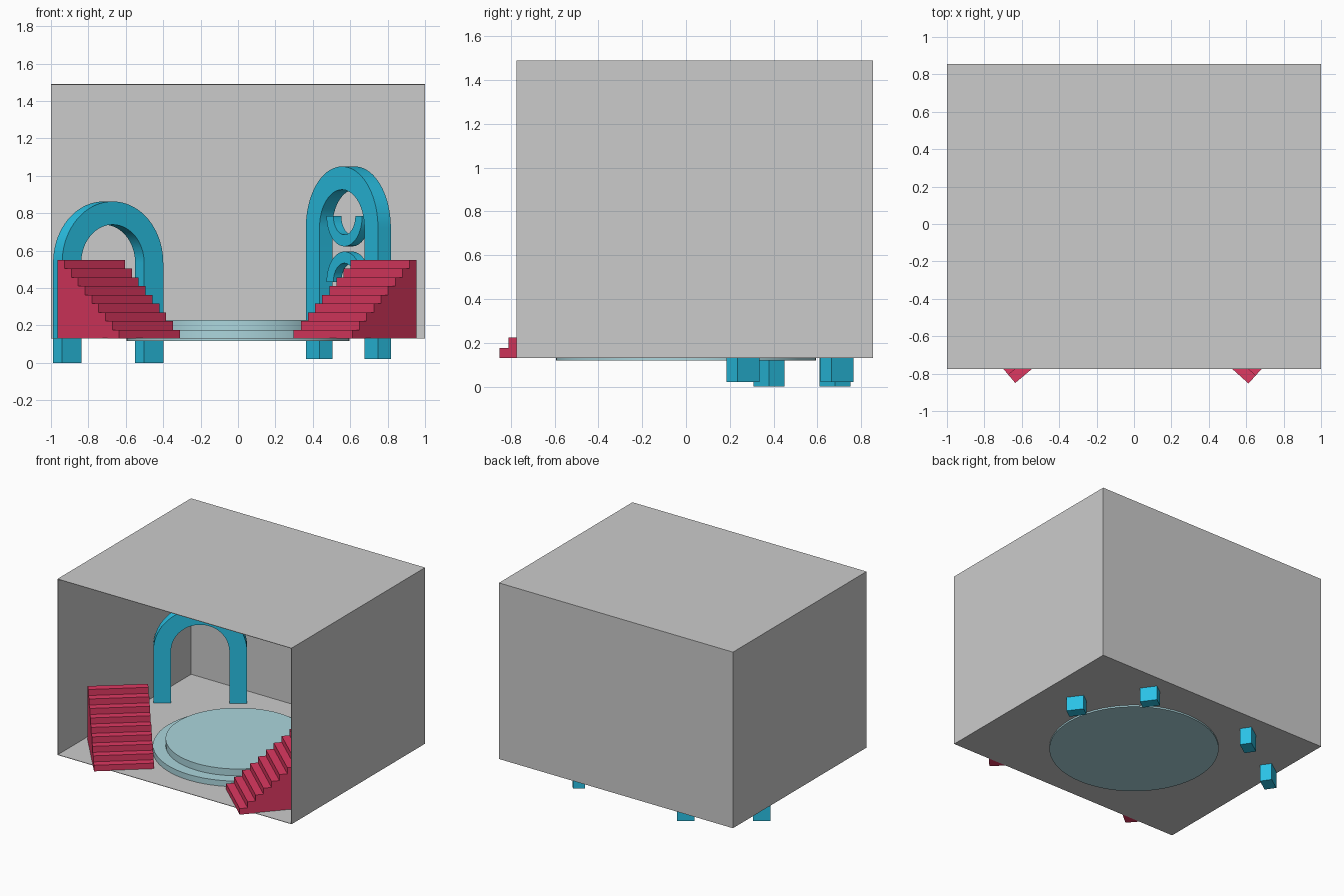
import bpy, bmesh
from math import pi, sin, cos, radians
from mathutils import Matrix, Vector

if "Cube" in bpy.data.objects:
    bpy.data.objects.remove(bpy.data.objects["Cube"])


def material(name, rgb):
    m = bpy.data.materials.new(name)
    m.diffuse_color = (*rgb, 1)
    m.use_nodes = True
    m.node_tree.nodes["Principled BSDF"].inputs["Base Color"].default_value = m.diffuse_color
    return m


TEAL = material("teal", (0.023, 0.54, 0.79))
RED = material("red", (0.73, 0.04, 0.12))
PALE = material("pale_blue", (0.41, 0.67, 0.72))


def finish(name, bm, mat=None, matrix=None, smooth=False):
    bmesh.ops.recalc_face_normals(bm, faces=bm.faces)
    me = bpy.data.meshes.new(name)
    bm.to_mesh(me)
    bm.free()
    ob = bpy.data.objects.new(name, me)
    bpy.context.collection.objects.link(ob)
    if mat:
        me.materials.append(mat)
    if matrix:
        ob.matrix_world = matrix
    if smooth:
        bpy.ops.object.select_all(action='DESELECT')
        ob.select_set(True)
        bpy.context.view_layer.objects.active = ob
        bpy.ops.object.shade_smooth_by_angle(angle=radians(30))
    return ob


def band(name, outer, inner, depth, mat, matrix):
    """Solid strip between two matching x-z outlines, centred on local y = 0."""
    bm = bmesh.new()
    rows = []
    for (ox, oz), (ix, iz) in zip(outer, inner):
        h = depth / 2
        rows.append([bm.verts.new(p) for p in
                     ((ox, -h, oz), (ox, h, oz), (ix, h, iz), (ix, -h, iz))])
    for a, b in zip(rows, rows[1:]):
        for i in range(4):
            j = (i + 1) % 4
            bm.faces.new((a[i], a[j], b[j], b[i]))
    bm.faces.new(rows[0])
    bm.faces.new(rows[-1])
    return finish(name, bm, mat, matrix, smooth=True)


def half_circle(r, z, up=1, n=36):
    return [(-r * cos(pi * i / n), z + up * r * sin(pi * i / n)) for i in range(n + 1)]


def arch(name, matrix, bottom, top, radius=0.328, width=0.124, depth=0.085):
    def outline(r):
        return [(-r, bottom), *half_circle(r, top - radius), (r, bottom)]
    return band(name, outline(radius), outline(radius - width), depth, TEAL, matrix)


def placed(x, y, angle):
    return Matrix.Translation((x, y, 0)) @ Matrix.Rotation(radians(angle), 4, 'Z')


def stairs(name, tip, angle, side, steps=9, width=0.423, tread=0.057, z0=0.13, rise=0.0467):
    """Solid flight climbing away from its front corner; side = +1 or -1 sets the handing."""
    prof = [(0, z0)]
    for i in range(steps):
        prof += [(i * tread, z0 + (i + 1) * rise), ((i + 1) * tread, z0 + (i + 1) * rise)]
    prof_full = [prof[0]]
    prof_full += prof[1:] + [(steps * tread, z0)]
    bm = bmesh.new()
    face = bm.faces.new([bm.verts.new((0, y, z)) for y, z in prof_full])
    new = bmesh.ops.extrude_face_region(bm, geom=[face])['geom']
    bmesh.ops.translate(bm, verts=[v for v in new if isinstance(v, bmesh.types.BMVert)],
                        vec=(side * width, 0, 0))
    return finish(name, bm, RED, placed(*tip, side * angle))


# Room: thin-walled box, open at the front
bm = bmesh.new()
bmesh.ops.create_cube(bm, size=1)
bmesh.ops.scale(bm, vec=(2, 1.63, 1.36), verts=bm.verts)
bmesh.ops.translate(bm, vec=(0, 0.04, 0.81), verts=bm.verts)
bmesh.ops.recalc_face_normals(bm, faces=bm.faces)
front = min(bm.faces, key=lambda f: f.calc_center_median().y)
bmesh.ops.delete(bm, geom=[front], context='FACES_ONLY')
room = finish("room_shell", bm)
# make the wall thickness grow towards the room centre
centre = Vector((0, 0.04, 0.81))
outward = all(p.normal.dot(p.center - centre) > 0 for p in room.data.polygons)
wall = room.modifiers.new("wall_thickness", 'SOLIDIFY')
wall.thickness = 0.005
wall.offset = -1 if outward else 1

# Two-tier round platform
for name, r, z0, z1 in (("platform_lower", 0.595, 0.118, 0.177),
                        ("platform_upper", 0.507, 0.177, 0.23)):
    bm = bmesh.new()
    bmesh.ops.create_cone(bm, cap_ends=True, segments=64, radius1=r, radius2=r, depth=z1 - z0)
    finish(name, bm, PALE, Matrix.Translation((0, 0, (z0 + z1) / 2)), smooth=True)

# Arches in the back corners, turned to the middle
left_place = placed(-0.694, 0.53, 34.5)
right_place = placed(0.59, 0.475, -54)
arch("left_arch", left_place, 0.0, 0.863)
arch("right_arch", right_place, 0.02, 1.05)

# Two half rings back to back inside the taller arch
for name, z, up in (("upper_half_ring", 0.785, -1), ("lower_half_ring", 0.433, 1)):
    band(name, half_circle(0.162, z, up), half_circle(0.1, z, up), 0.053, TEAL, right_place)

# Stairs at the front corners
stairs("left_stairs", (-0.635, -0.85), 40, 1)
stairs("right_stairs", (0.612, -0.853), 42, -1)
